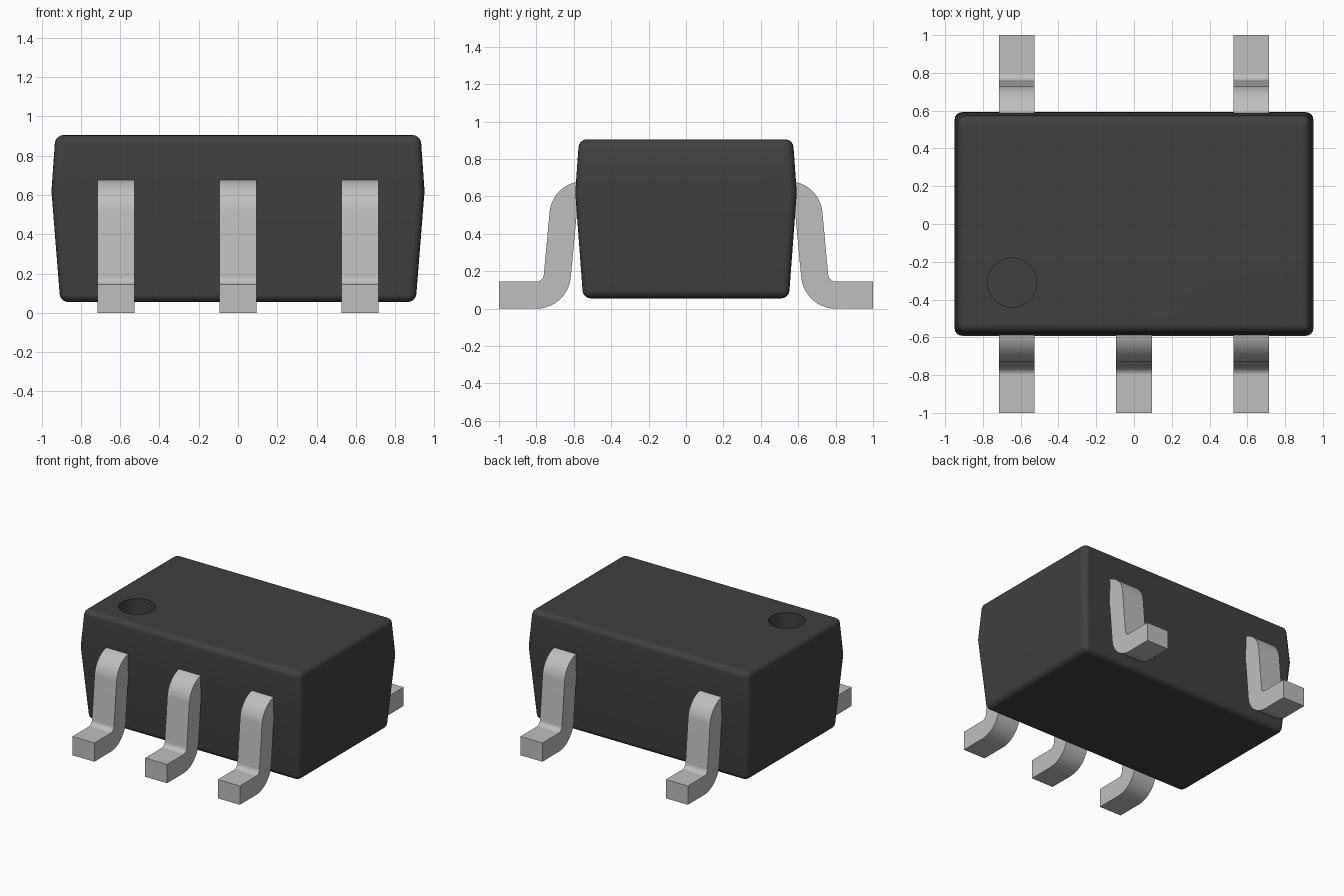
import bpy, bmesh, math

cube = bpy.data.objects.get("Cube")
if cube:
    bpy.data.objects.remove(cube, do_unlink=True)


def material(name, rgb, metallic=0.0):
    mat = bpy.data.materials.new(name)
    mat.use_nodes = True
    mat.diffuse_color = (*rgb, 1)
    bsdf = next(n for n in mat.node_tree.nodes if n.type == "BSDF_PRINCIPLED")
    bsdf.inputs["Base Color"].default_value = (*rgb, 1)
    return mat


def make_object(name, bm, mat):
    bmesh.ops.recalc_face_normals(bm, faces=bm.faces)
    mesh = bpy.data.meshes.new(name)
    bm.to_mesh(mesh)
    bm.free()
    mesh.materials.append(mat)
    obj = bpy.data.objects.new(name, mesh)
    bpy.context.collection.objects.link(obj)
    return obj


def activate(obj):
    bpy.ops.object.select_all(action="DESELECT")
    obj.select_set(True)
    bpy.context.view_layer.objects.active = obj


def shade(obj, degrees):
    activate(obj)
    bpy.ops.object.shade_smooth_by_angle(angle=math.radians(degrees))
    obj.modifiers.new("even_shading", "WEIGHTED_NORMAL").keep_sharp = True


black = material("black_plastic", (0.052, 0.052, 0.052))
metal = material("grey_metal", (0.52, 0.52, 0.52))

# Body: three stacked rectangles, widest at the seam, with rounded edges
SEAM = 0.62
bm = bmesh.new()
rings = []
for hx, hy, z in ((0.905, 0.55, 0.055), (0.95, 0.592, SEAM), (0.93, 0.572, 0.905)):
    rings.append([bm.verts.new((sx * hx, sy * hy, z))
                  for sx, sy in ((-1, -1), (1, -1), (1, 1), (-1, 1))])
bm.faces.new(rings[0])
bm.faces.new(rings[-1])
for low, high in zip(rings, rings[1:]):
    for i in range(4):
        j = (i + 1) % 4
        bm.faces.new((low[i], low[j], high[j], high[i]))
rounded = [e for e in bm.edges if any(abs(v.co.z - SEAM) > 0.01 for v in e.verts)]
bmesh.ops.bevel(bm, geom=rounded, offset=0.04, segments=4, profile=0.5, affect="EDGES")
body = make_object("body", bm, black)

# Round pin-one recess sunk into the top
bm = bmesh.new()
bmesh.ops.create_cone(bm, cap_ends=True, segments=48, radius1=0.13, radius2=0.13, depth=0.28)
cutter = make_object("recess_cutter", bm, black)
cutter.location = (-0.645, -0.31, 0.905)
cutter.hide_render = True
cut = body.modifiers.new("recess", "BOOLEAN")
cut.object = cutter
cut.operation = "DIFFERENCE"
cut.solver = "EXACT"
activate(body)
bpy.ops.object.modifier_apply(modifier="recess")
bpy.data.objects.remove(cutter, do_unlink=True)
shade(body, 30)


def arc(cy, cz, r, start, end, steps=10):
    angles = [math.radians(start + (end - start) * i / steps) for i in range(steps + 1)]
    return [(cy + r * math.cos(a), cz + r * math.sin(a)) for a in angles]


# Gull-wing lead: a side profile extruded across its width
upper = (0.55, 0.5)
lower = (0.8, 0.185)
profile = ([(0.5, 0.68)] + arc(*upper, 0.18, 90, 5) + arc(*lower, 0.04, 185, 270)
           + [(1, 0.145), (1, 0)]
           + arc(*lower, 0.185, 270, 185) + arc(*upper, 0.035, 5, 90) + [(0.5, 0.535)])


def lead(name, x, side, half=0.094):
    bm = bmesh.new()
    face = bm.faces.new([bm.verts.new((x - half, side * y, z)) for y, z in profile])
    extruded = bmesh.ops.extrude_face_region(bm, geom=[face])
    moved = [v for v in extruded["geom"] if isinstance(v, bmesh.types.BMVert)]
    bmesh.ops.translate(bm, verts=moved, vec=(2 * half, 0, 0))
    shade(make_object(name, bm, metal), 30)


for label, x in (("right", -0.622), ("middle", 0), ("left", 0.622)):
    lead("front_lead_" + label, x, -1)
    if x:
        lead("back_lead_" + label, x, 1)
